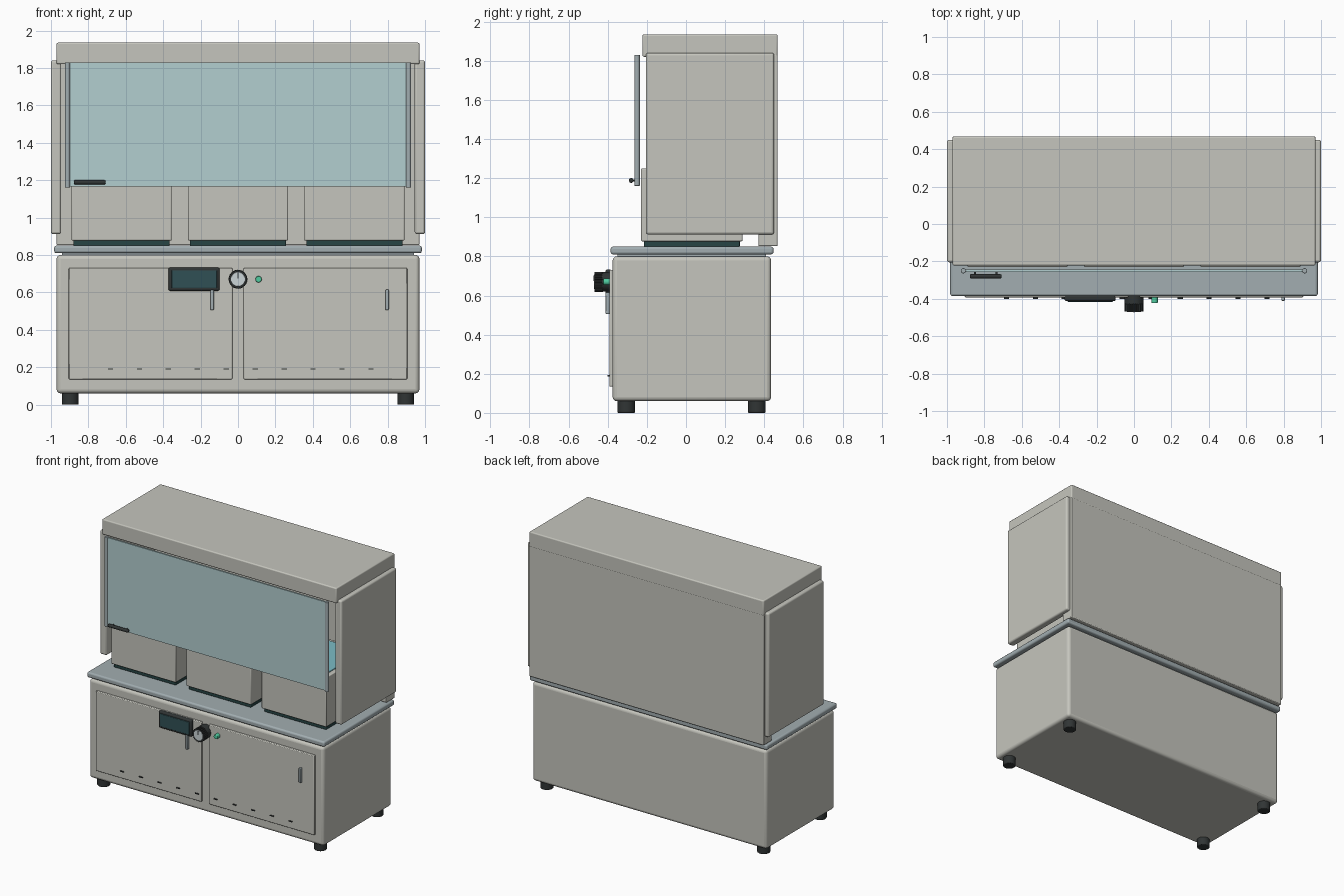
import bpy, bmesh
from math import pi, radians, cos, sin
from mathutils import Matrix

if "Cube" in bpy.data.objects:
    bpy.data.objects.remove(bpy.data.objects["Cube"])


def mat(name, rgb):
    m = bpy.data.materials.new(name)
    m.diffuse_color = (*rgb, 1)
    m.use_nodes = True
    m.node_tree.nodes["Principled BSDF"].inputs["Base Color"].default_value = m.diffuse_color
    return m


BODY = mat("warm_grey", (0.56, 0.56, 0.51))
STEEL = mat("blue_steel", (0.36, 0.42, 0.44))
DARK = mat("dark_rubber", (0.03, 0.035, 0.035))
GASKET = mat("dark_teal", (0.02, 0.06, 0.06))
SCREEN = mat("screen", (0.03, 0.08, 0.09))
GLASS = mat("glass", (0.45, 0.62, 0.63))
LID = mat("lid_glass", (0.2, 0.5, 0.56))
DIAL = mat("dial", (0.6, 0.66, 0.68))
GREEN = mat("lamp_green", (0.08, 0.6, 0.35))


def finish(name, bm, material, bevel=0, segs=3):
    me = bpy.data.meshes.new(name)
    bm.to_mesh(me)
    bm.free()
    ob = bpy.data.objects.new(name, me)
    bpy.context.collection.objects.link(ob)
    me.materials.append(material)
    if bevel:
        b = ob.modifiers.new("bevel", 'BEVEL')
        b.width, b.segments, b.limit_method = bevel, segs, 'ANGLE'
        b.angle_limit = radians(40)
    bpy.ops.object.select_all(action='DESELECT')
    ob.select_set(True)
    bpy.context.view_layer.objects.active = ob
    bpy.ops.object.shade_smooth_by_angle(angle=radians(35))
    return ob


def box(name, x, y, z, material, bevel=0, segs=3):
    """Box from (min, max) ranges."""
    bm = bmesh.new()
    c = [(a + b) / 2 for a, b in (x, y, z)]
    s = [b - a for a, b in (x, y, z)]
    bmesh.ops.create_cube(bm, size=1, matrix=Matrix.Translation(c) @ Matrix.Diagonal((*s, 1)))
    return finish(name, bm, material, bevel, segs)


def cyl(name, centre, r, length, axis, material, bevel=0, n=32):
    bm = bmesh.new()
    rot = {'X': Matrix.Rotation(pi / 2, 4, 'Y'), 'Y': Matrix.Rotation(pi / 2, 4, 'X'),
           'Z': Matrix.Identity(4)}[axis]
    bmesh.ops.create_cone(bm, cap_ends=True, segments=n, radius1=r, radius2=r,
                          depth=length, matrix=Matrix.Translation(centre) @ rot)
    return finish(name, bm, material, bevel)


# lower cabinet, worktop and feet
box("base_cabinet", (-0.97, 0.97), (-0.375, 0.435), (0.06, 0.80), BODY, 0.022, 4)
box("worktop_neck", (-0.94, 0.94), (-0.35, 0.41), (0.79, 0.82), STEEL)
box("worktop", (-0.983, 0.983), (-0.385, 0.447), (0.81, 0.85), STEEL, 0.012)
for x in (-0.897, 0.897):
    for y in (-0.305, 0.362):
        cyl("foot", (x, y, 0.034), 0.045, 0.068, 'Z', DARK, 0.006)

# doors and handles
for side, x, hx in (("left", (-0.905, -0.03), -0.138), ("right", (0.03, 0.905), 0.797)):
    box(side + "_door", x, (-0.392, -0.37), (0.135, 0.73), BODY, 0.005, 2)
    box(side + "_door_handle", (hx - 0.009, hx + 0.009), (-0.411, -0.39), (0.505, 0.615), STEEL, 0.005)

# row of vent slots
for i in range(10):
    x = -0.682 + i * 0.1548
    box("vent_slot", (x - 0.014, x + 0.014), (-0.4, -0.385), (0.187, 0.193), DARK)

# control display
box("display_frame", (-0.372, -0.098), (-0.412, -0.38), (0.608, 0.733), DARK, 0.01)
box("display_screen", (-0.355, -0.112), (-0.416, -0.405), (0.622, 0.718), SCREEN, 0.004)

# ribbed knob: gear outline extruded toward the front
cyl("knob_base", (0, -0.40, 0.67), 0.05, 0.06, 'Y', DARK, 0.004)
bm = bmesh.new()
ring = []
for i in range(96):
    a = 2 * pi * i / 96
    r = 0.051 if i % 4 < 2 else 0.046
    ring.append(bm.verts.new((r * cos(a), -0.425, 0.67 + r * sin(a))))
face = bm.faces.new(ring)
ext = bmesh.ops.extrude_face_region(bm, geom=[face])
bmesh.ops.translate(bm, vec=(0, -0.043, 0), verts=[v for v in ext["geom"] if isinstance(v, bmesh.types.BMVert)])
bmesh.ops.recalc_face_normals(bm, faces=bm.faces)
finish("knob_grip", bm, DARK)
cyl("knob_cap", (0, -0.465, 0.67), 0.038, 0.01, 'Y', DIAL, 0.002)
box("knob_pointer", (-0.003, 0.003), (-0.472, -0.465), (0.675, 0.703), DARK)

# indicator lamp
cyl("indicator_lamp", (0.11, -0.40, 0.67), 0.017, 0.046, 'Y', GREEN, 0.004)

# three chambers on the worktop, each with a gasket and glass lid
for x in (-0.6225, 0, 0.6225):
    box("chamber_gasket", (x - 0.257, x + 0.257), (-0.215, 0.275), (0.848, 0.885), GASKET, 0.006)
    box("chamber", (x - 0.268, x + 0.268), (-0.23, 0.29), (0.877, 1.25), BODY, 0.006, 2)
    box("chamber_lid_glass", (x - 0.238, x + 0.238), (-0.2, 0.26), (1.24, 1.256), LID, 0.003, 2)

# hood shell: roof, back and side panels
box("hood_roof", (-0.97, 0.97), (-0.222, 0.468), (1.82, 1.935), BODY, 0.008)
box("hood_back", (-0.97, 0.97), (0.37, 0.468), (0.852, 1.83), BODY, 0.006, 2)
for s in (-1, 1):
    box("hood_side", tuple(sorted((s * 0.945, s * 1.0))), (-0.205, 0.45), (0.912, 1.84), BODY, 0.012)

# sliding sash with rails and pull
box("sash_glass", (-0.908, 0.908), (-0.256, -0.244), (1.165, 1.828), GLASS)
for s in (-1, 1):
    cyl("sash_rail", (s * 0.912, -0.25, 1.495), 0.014, 0.67, 'Z', STEEL, 0.003)
cyl("sash_pull", (-0.793, -0.28, 1.188), 0.012, 0.168, 'X', DARK, 0.006)
for x in (-0.85, -0.735):
    cyl("sash_pull_post", (x, -0.265, 1.188), 0.006, 0.03, 'Y', DARK, 0, 16)
